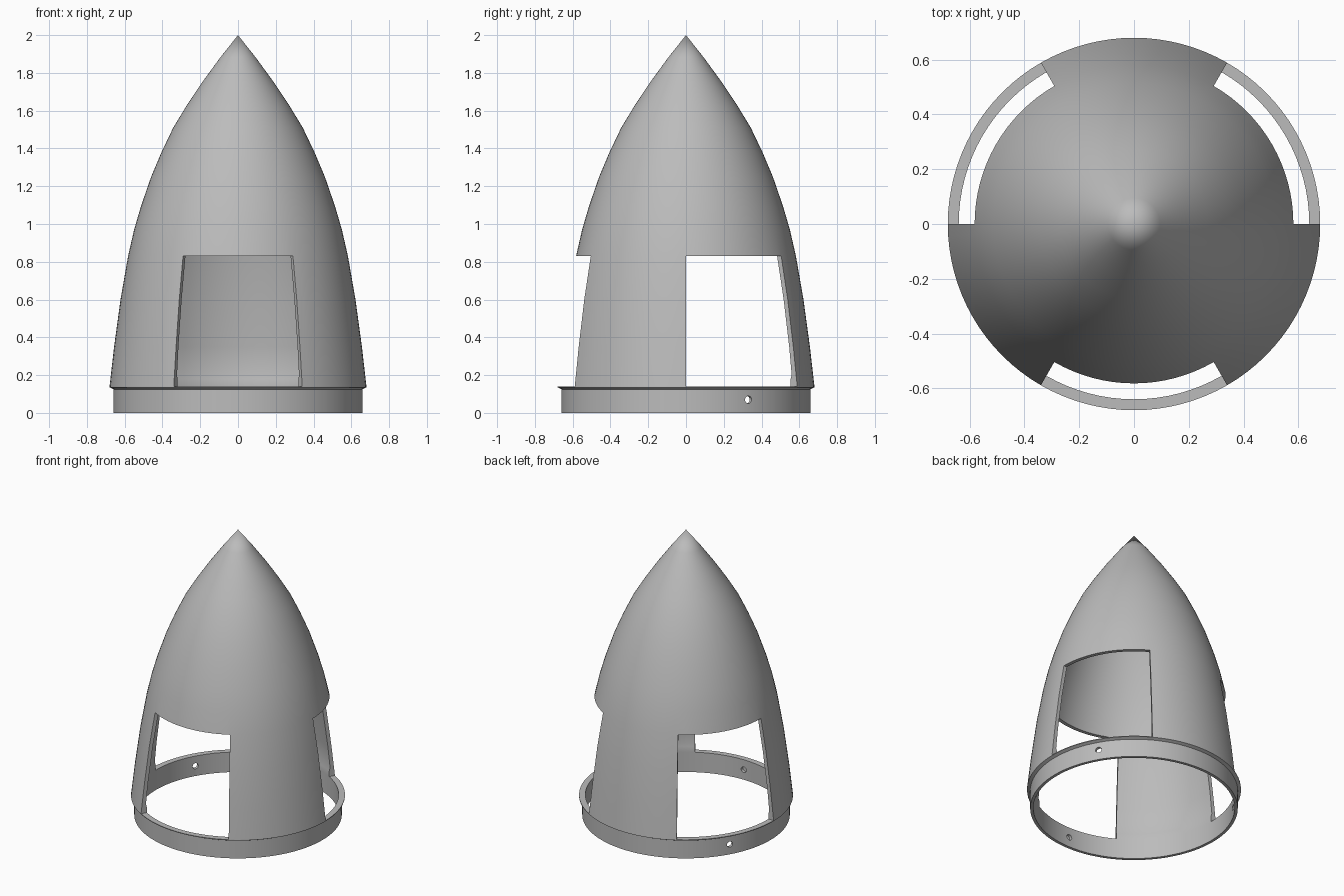
import bpy, bmesh
from math import cos, sin, radians, tau

cube = bpy.data.objects.get("Cube")
if cube:
    bpy.data.objects.remove(cube, do_unlink=True)

grey = bpy.data.materials.new("plain_grey")
grey.use_nodes = True
COLOR = (0.5, 0.5, 0.5, 1)
grey.diffuse_color = COLOR
grey.node_tree.nodes["Principled BSDF"].inputs["Base Color"].default_value = COLOR

COLUMNS = 96
WALL = 0.025
WINDOW_TOP = 0.83


def polar(r, z, j):
    a = tau * j / COLUMNS
    return (r * cos(a), r * sin(a), z)


def finish(bm, name):
    bmesh.ops.recalc_face_normals(bm, faces=bm.faces)
    mesh = bpy.data.meshes.new(name)
    bm.to_mesh(mesh)
    bm.free()
    mesh.materials.append(grey)
    obj = bpy.data.objects.new(name, mesh)
    bpy.context.collection.objects.link(obj)
    return obj


def smooth(obj):
    bpy.ops.object.select_all(action="DESELECT")
    obj.select_set(True)
    bpy.context.view_layer.objects.active = obj
    bpy.ops.object.shade_smooth_by_angle(angle=radians(25))


def is_window(j):
    # three openings and three legs alternate every sixth of a turn
    return (j % COLUMNS) // (COLUMNS // 6) % 2 == 0


# Nose shell: pointed dome and three legs, hollow, with a thick tab in each foot
outer = [(0.68, 0.14), (0.656, 0.35), (0.622, 0.6), (0.582, WINDOW_TOP),
         (0.55, 0.97), (0.515, 1.09), (0.46, 1.25), (0.405, 1.38),
         (0.343, 1.51), (0.27, 1.63), (0.19, 1.75), (0.095, 1.88)]
inner = [(r - WALL, z) for r, z in outer[1:]]
foot = [(0.646, 0.2), (0.64, 0.18), (0.64, 0.14)]
leg_rows = 4  # outer rows up to the window top

bm = bmesh.new()
profile = outer + inner[::-1] + foot
columns = [[bm.verts.new(polar(r, z, j)) for r, z in profile] for j in range(COLUMNS)]
tip = bm.verts.new((0, 0, 2))
inner_tip = bm.verts.new((0, 0, 1.965))
top_out = len(outer) - 1
top_in = len(outer)
edge_out = leg_rows - 1
edge_in = len(outer) + len(inner) - leg_rows + 1

for j in range(COLUMNS):
    a, b = columns[j], columns[(j + 1) % COLUMNS]
    if is_window(j):
        rows = range(edge_out, edge_in)
        bm.faces.new((a[edge_in], b[edge_in], b[edge_out], a[edge_out]))
    else:
        rows = range(len(profile))
    for i in rows:
        if i == top_out:
            bm.faces.new((a[top_out], b[top_out], tip))
            bm.faces.new((b[top_in], a[top_in], inner_tip))
        else:
            k = (i + 1) % len(profile)
            bm.faces.new((a[i], b[i], b[k], a[k]))
    # flat side wall where a leg meets an opening
    if is_window(j) != is_window(j - 1):
        bm.faces.new(a[:edge_out + 1] + a[edge_in:])
smooth(finish(bm, "nose_shell"))

# Base ring with a small flared lip
bm = bmesh.new()
ring = [(0.66, 0), (0.66, 0.125), (0.68, 0.135), (0.68, 0.14), (0.64, 0.14), (0.64, 0)]
loops = [[bm.verts.new(polar(r, z, j)) for r, z in ring] for j in range(COLUMNS)]
for j in range(COLUMNS):
    a, b = loops[j], loops[(j + 1) % COLUMNS]
    for i in range(len(ring)):
        k = (i + 1) % len(ring)
        bm.faces.new((a[i], b[i], b[k], a[k]))
base_ring = finish(bm, "base_ring")

# Screw holes below the middle of each opening
for angle in (30, 150, 270):
    t = radians(angle)
    bpy.ops.mesh.primitive_cylinder_add(
        vertices=20, radius=0.02, depth=0.2,
        location=(0.65 * cos(t), 0.65 * sin(t), 0.07), rotation=(0, radians(90), t))
    cutter = bpy.context.object
    cutter.name = "hole_cutter"
    cutter.hide_render = True
    cutter.data.materials.append(grey)
    cut = base_ring.modifiers.new("hole", "BOOLEAN")
    cut.operation = "DIFFERENCE"
    cut.solver = "EXACT"
    cut.object = cutter
    bpy.context.view_layer.objects.active = base_ring
    bpy.ops.object.modifier_apply(modifier=cut.name)
    bpy.data.objects.remove(cutter, do_unlink=True)
smooth(base_ring)
